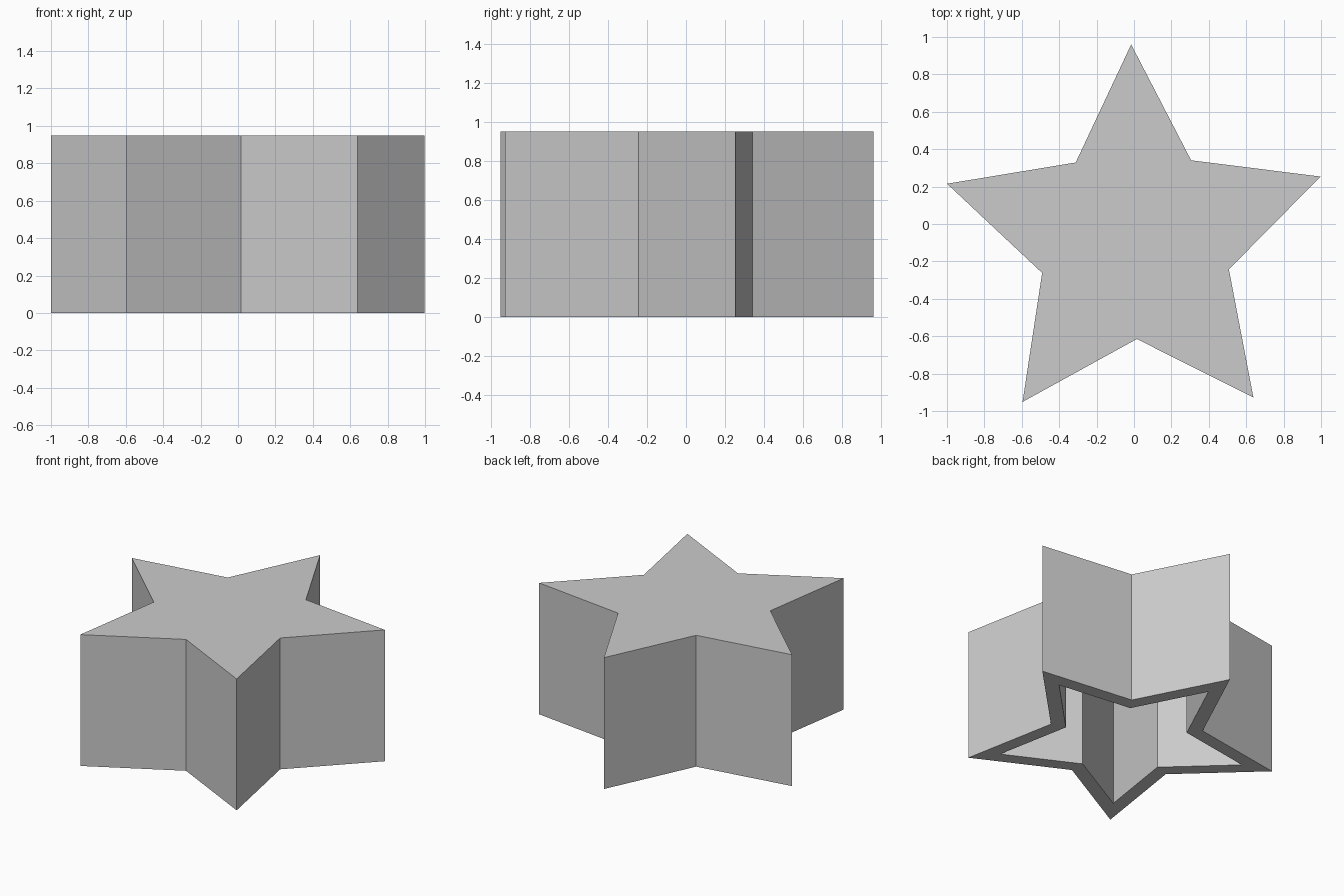
import bpy, bmesh
from math import sin, cos, pi, radians

cube = bpy.data.objects.get("Cube")
if cube:
    bpy.data.objects.remove(cube, do_unlink=True)

CENTRE = (0.005, -0.09)
TIP_RADIUS = 1.05
TURN = radians(91.1)
HEIGHT = 0.95
WALL = 0.095
CAVITY_SCALE = 0.796

grey = bpy.data.materials.new("plain_grey")
grey.use_nodes = True
colour = (0.6, 0.6, 0.6, 1)
grey.diffuse_color = colour
grey.node_tree.nodes["Principled BSDF"].inputs["Base Color"].default_value = colour


def star_ring(bm, scale, z):
    """Ten corners, alternating tips and notches."""
    ring = []
    for i in range(10):
        r = TIP_RADIUS * scale * (0.5 if i % 2 else 1)
        a = TURN + i * pi / 5
        ring.append(bm.verts.new((CENTRE[0] + r * cos(a), CENTRE[1] + r * sin(a), z)))
    return ring


# Star-shaped box, closed on top and hollow from below
bm = bmesh.new()
rings = [star_ring(bm, 1, HEIGHT), star_ring(bm, 1, 0),
         star_ring(bm, CAVITY_SCALE, 0), star_ring(bm, CAVITY_SCALE, HEIGHT - WALL)]
for a, b in zip(rings, rings[1:]):
    for i in range(10):
        j = (i + 1) % 10
        bm.faces.new((a[i], b[i], b[j], a[j]))
bm.faces.new(rings[0])
bm.faces.new(rings[-1][::-1])
bmesh.ops.recalc_face_normals(bm, faces=bm.faces)
mesh = bpy.data.meshes.new("star_shell")
bm.to_mesh(mesh)
bm.free()
mesh.materials.append(grey)
star = bpy.data.objects.new("star_shell", mesh)
bpy.context.collection.objects.link(star)
